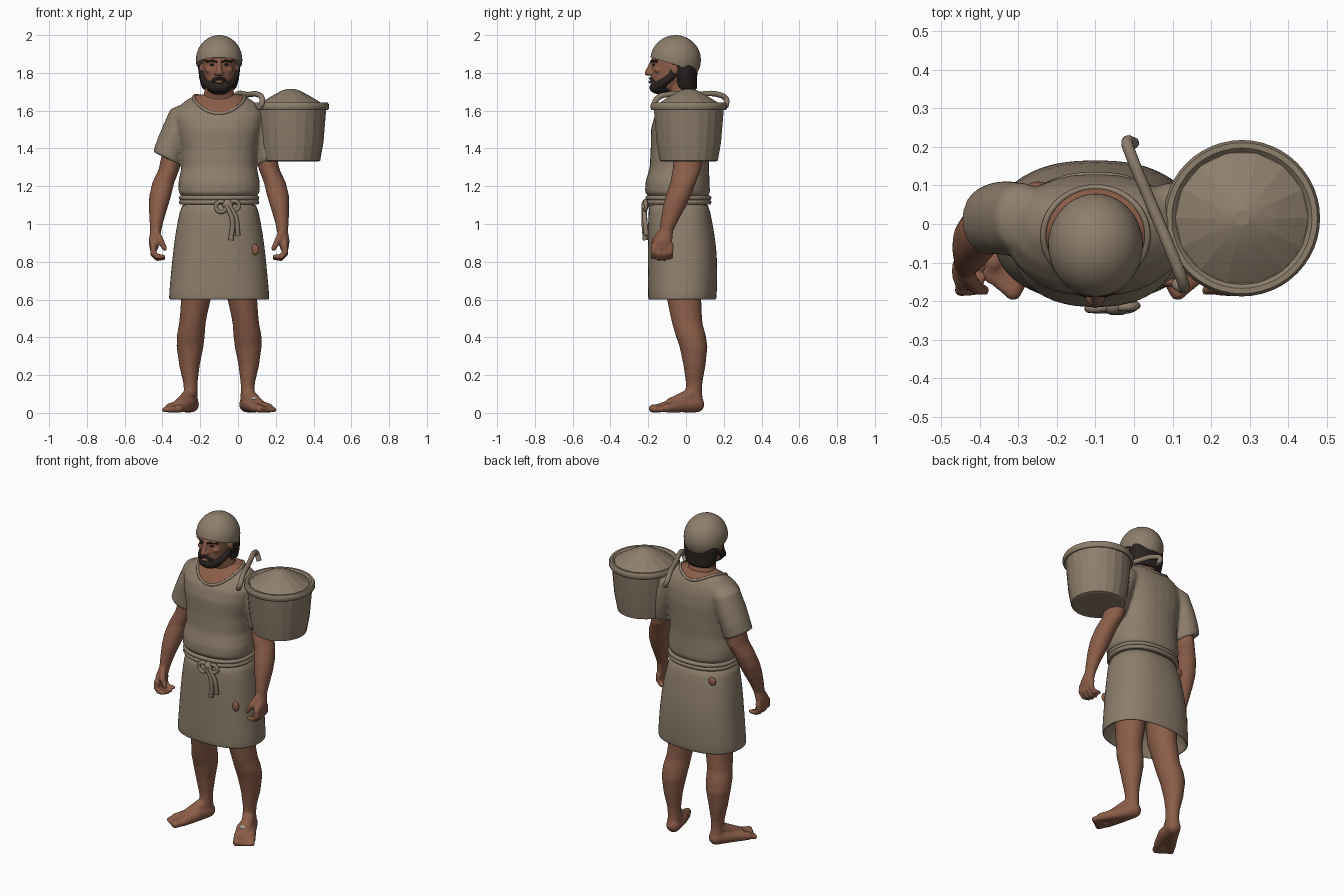
import bpy, bmesh
from math import sin, cos, pi, radians
from mathutils import Vector, Matrix

if "Cube" in bpy.data.objects:
    bpy.data.objects.remove(bpy.data.objects["Cube"])

BODY_X = -0.1  # the figure's own middle line


def material(name, rgb):
    m = bpy.data.materials.new(name)
    m.use_nodes = True
    m.diffuse_color = (*rgb, 1)
    bsdf = m.node_tree.nodes["Principled BSDF"]
    bsdf.inputs["Base Color"].default_value = (*rgb, 1)
    bsdf.inputs["Roughness"].default_value = 0.8
    return m


CLOTH = material("tan cloth", (0.27, 0.21, 0.15))
SKIN = material("brown skin", (0.26, 0.11, 0.066))
HAIR = material("dark hair", (0.022, 0.016, 0.014))
LIPS = material("lips", (0.2, 0.085, 0.06))
PALE = material("pale patch", (0.36, 0.33, 0.29))


def power(v, p):
    return abs(v) ** (2 / p) * (1 if v >= 0 else -1)


def loft(bm, rings, p=2.0, tilt=0.0, n=28):
    """Skin rings of (x, y, z, x radius, y radius) and cap both ends."""
    loops = []
    for cx, cy, z, rx, ry in rings:
        loop = []
        for i in range(n):
            dx, dy = rx * power(cos(2 * pi * i / n), p), ry * power(sin(2 * pi * i / n), p)
            loop.append(bm.verts.new((cx + dx, cy + dy, z + tilt * dx)))
        loops.append(loop)
    for a, b in zip(loops, loops[1:]):
        for i in range(n):
            j = (i + 1) % n
            bm.faces.new((a[i], a[j], b[j], b[i]))
    bm.faces.new(loops[0])
    bm.faces.new(loops[-1])


def ball(bm, centre, radii, detail=3):
    m = Matrix.Translation(centre) @ Matrix.Diagonal((*radii, 1))
    bmesh.ops.create_icosphere(bm, subdivisions=detail, radius=1, matrix=m)


def sweep(bm, points, steps=7):
    """Overlapping balls along points of (x, y, z, radius)."""
    for a, b in zip(points, points[1:]):
        for i in range(steps + 1):
            x, y, z, r = Vector(a).lerp(Vector(b), i / steps)
            ball(bm, (x, y, z), (r, r, r), 2)


def bake(ob):
    bpy.context.view_layer.update()
    dg = bpy.context.evaluated_depsgraph_get()
    me = bpy.data.meshes.new_from_object(ob.evaluated_get(dg))
    name, loc = ob.name, ob.location.copy()
    bpy.data.objects.remove(ob)
    new = bpy.data.objects.new(name, me)
    new.location = loc
    bpy.context.collection.objects.link(new)
    me.shade_smooth()
    return new


def finish(name, bm, mat, x=BODY_X, y=0, voxel=0, mirror=False, subdiv=0, sharp=None, soften=4):
    bmesh.ops.recalc_face_normals(bm, faces=bm.faces)
    me = bpy.data.meshes.new(name)
    bm.to_mesh(me)
    bm.free()
    me.materials.append(mat)
    ob = bpy.data.objects.new(name, me)
    ob.location = (x, y, 0)
    bpy.context.collection.objects.link(ob)
    if mirror:
        ob.modifiers.new("mirror", "MIRROR").use_mirror_merge = False
    if voxel:
        r = ob.modifiers.new("fuse", "REMESH")
        r.mode, r.voxel_size = "VOXEL", voxel
        s = ob.modifiers.new("soften", "SMOOTH")
        s.factor, s.iterations = 0.5, soften
    if subdiv:
        ob.modifiers.new("subdivide", "SUBSURF").levels = subdiv
    ob = bake(ob)
    if sharp is not None:
        ob.data.set_sharp_from_angle(angle=radians(sharp))
    return ob


def cord(name, points, r, mat, closed=False, x=BODY_X):
    cu = bpy.data.curves.new(name, "CURVE")
    cu.dimensions, cu.bevel_depth, cu.bevel_resolution = "3D", r, 3
    cu.use_fill_caps, cu.resolution_u = True, 6
    sp = cu.splines.new("BEZIER")
    sp.bezier_points.add(len(points) - 1)
    for bp, p in zip(sp.bezier_points, points):
        bp.co = p
        bp.handle_left_type = bp.handle_right_type = "AUTO"
    sp.use_cyclic_u = closed
    cu.materials.append(mat)
    ob = bpy.data.objects.new(name, cu)
    ob.location.x = x
    bpy.context.collection.objects.link(ob)
    return bake(ob)


# Tunic top with sleeves
bm = bmesh.new()
torso = [(1.10, -.04, .19, .15), (1.145, -.04, .195, .155), (1.165, -.045, .215, .172),
         (1.22, -.045, .216, .17), (1.30, -.035, .2, .157), (1.40, -.03, .203, .157),
         (1.50, -.028, .225, .158), (1.57, -.022, .235, .145), (1.62, -.01, .215, .118),
         (1.655, 0, .175, .09), (1.685, .005, .12, .06)]
loft(bm, [(0, cy, z, rx, ry) for z, cy, rx, ry in torso], 2.3)
loft(bm, [(.13, .01, 1.615, .05, .07), (.19, .015, 1.575, .068, .092), (.23, .015, 1.48, .07, .097),
          (.255, .015, 1.41, .073, .094), (.275, .01, 1.345, .075, .09)], tilt=.5)
tunic = finish("tunic_top", bm, CLOTH, voxel=.009, mirror=True, soften=8)

# Bare skin inside the neckline, edged by a collar
tunic.data.materials.append(SKIN)
for f in tunic.data.polygons:
    c = f.center
    if c.z > 1.55 and (c.x / .135) ** 2 + ((c.y + .03) / .125) ** 2 < 1:
        f.material_index = 1
bpy.context.view_layer.update()
collar = []
for i in range(32):
    a = 2 * pi * i / 32
    hit, co, _, _ = tunic.ray_cast((.135 * cos(a), .125 * sin(a) - .03, 2), (0, 0, -1))
    if hit:
        collar.append(co)
cord("collar", collar, .008, CLOTH, True)

# Skirt with a hollow hem
bm = bmesh.new()
loft(bm, [(0, -.02, .75, .21, .14), (0, -.02, .61, .25, .168), (0, -.02, .6, .255, .173),
          (0, -.02, .6, .265, .18), (0, -.019, .615, .267, .182), (0, -.017, .8, .25, .186), (0, -.025, .95, .233, .177),
          (0, -.036, 1.07, .208, .163), (0, -.04, 1.13, .195, .155)], 2.4, n=40)
finish("skirt", bm, CLOTH, subdiv=1, sharp=50)

# Rope belt, knot and hanging ends
for k, z in enumerate((1.138, 1.115)):
    ring = [(.2 * power(cos(pi * i / 16), 2.3), -.04 + .162 * power(sin(pi * i / 16), 2.3), z) for i in range(32)]
    cord(f"belt_strand_{k}", ring, .013, CLOTH, True)
bm = bmesh.new()
ball(bm, (.045, -.213, 1.105), (.03, .022, .026))
finish("belt_knot", bm, CLOTH)
cord("belt_loop_right", [(.045, -.215, 1.11), (-.005, -.22, 1.115), (-.015, -.22, 1.08), (.02, -.222, 1.065), (.045, -.22, 1.1)], .011, CLOTH)
cord("belt_loop_left", [(.045, -.215, 1.11), (.09, -.215, 1.12), (.105, -.212, 1.09), (.075, -.218, 1.075), (.045, -.22, 1.1)], .011, CLOTH)
cord("belt_end_inner", [(.04, -.222, 1.1), (.07, -.222, 1.02), (.062, -.215, .915)], .014, CLOTH)
cord("belt_end_outer", [(.055, -.222, 1.1), (.09, -.218, 1.03), (.1, -.21, .94)], .013, CLOTH)

# Arms with curled hands
bm = bmesh.new()
loft(bm, [(.235, .015, 1.45, .045, .06), (.25, .012, 1.36, .055, .075), (.265, .005, 1.29, .055, .075),
          (.295, -.015, 1.22, .058, .068), (.312, -.04, 1.15, .058, .066), (.322, -.062, 1.09, .05, .06),
          (.332, -.09, 1.01, .036, .045), (.336, -.105, .96, .029, .036), (.345, -.122, .91, .028, .05),
          (.345, -.128, .865, .022, .052)])
for i in range(4):
    y = -.17 + .03 * i
    drop = .008 * (i in (1, 2))
    sweep(bm, [(.348, y, .885, .017), (.35, y - .003, .85 - drop, .016), (.328, y - .003, .826 - drop, .015),
               (.295, y, .828 - drop, .013)])
sweep(bm, [(.33, -.135, .95, .02), (.31, -.165, .91, .019), (.288, -.172, .87, .014)])
finish("arms", bm, SKIN, voxel=.007, mirror=True)

# Legs and splayed feet
bm = bmesh.new()
loft(bm, [(.115, -.015, .8, .085, .1), (.12, -.012, .62, .08, .092), (.135, 0, .52, .072, .084),
          (.142, .008, .47, .07, .08), (.15, .025, .41, .074, .08), (.154, .04, .35, .071, .074),
          (.157, .045, .25, .054, .058), (.152, .043, .16, .038, .044), (.15, .042, .11, .036, .043),
          (.15, .045, .05, .038, .046)])
sweep(bm, [(.148, .055, .045, .044), (.165, -.04, .045, .042), (.19, -.13, .028, .027)])
sweep(bm, [(.148, .055, .045, .044), (.2, -.02, .037, .036), (.262, -.1, .026, .026)])
sweep(bm, [(.152, .035, .1, .038), (.205, -.08, .042, .037)])
for i in range(5):
    t = i / 4
    r = .023 - .007 * min(1, 2 * t)
    x, y = .192 + .075 * t, -.135 + .035 * t
    sweep(bm, [(x, y, .026, r), (x + .022, y - .042 + .012 * t, r, r)])
finish("legs", bm, SKIN, voxel=.008, mirror=True)

# Head, neck, nose and ears
bm = bmesh.new()
loft(bm, [(0, -.005, 1.6, .12, .085), (0, -.01, 1.66, .088, .072), (0, -.03, 1.72, .073, .07), (0, -.04, 1.8, .07, .07)])
loft(bm, [(0, -.125, 1.69, .035, .045), (0, -.1, 1.72, .062, .08), (0, -.075, 1.76, .078, .108),
          (0, -.065, 1.81, .086, .12), (0, -.06, 1.86, .09, .122), (0, -.055, 1.93, .085, .11)])
sweep(bm, [(0, -.178, 1.862, .012), (0, -.192, 1.83, .013), (0, -.203, 1.8, .017)])
ball(bm, (.014, -.192, 1.797), (.013, .016, .011), 2)
ball(bm, (.04, -.163, 1.872), (.035, .02, .012), 2)
ball(bm, (.05, -.145, 1.815), (.025, .025, .018), 2)
ball(bm, (.093, -.06, 1.82), (.014, .022, .032), 2)
finish("head", bm, SKIN, voxel=.006, mirror=True, soften=3)

# Hair, beard, moustache and brows
bm = bmesh.new()
loft(bm, [(0, .0, 1.705, .07, .045), (0, .0, 1.72, .092, .06), (0, -.005, 1.77, .106, .064),
          (0, -.01, 1.82, .112, .072), (0, -.02, 1.88, .108, .08)])
finish("hair", bm, HAIR, voxel=.008, soften=3)
bm = bmesh.new()
ball(bm, (0, -.125, 1.722), (.066, .07, .038))
sweep(bm, [(.03, -.165, 1.725, .025), (.066, -.125, 1.745, .024), (.084, -.075, 1.78, .02), (.092, -.06, 1.85, .012)])
sweep(bm, [(.004, -.191, 1.772, .008), (.028, -.182, 1.766, .01), (.042, -.167, 1.742, .01)])
finish("beard", bm, HAIR, voxel=.006, mirror=True, soften=3)
bm = bmesh.new()
sweep(bm, [(.014, -.185, 1.858, .005), (.038, -.181, 1.866, .006), (.066, -.155, 1.86, .005)])
ball(bm, (.036, -.172, 1.843), (.014, .007, .006), 2)
finish("brows_and_eyes", bm, HAIR, mirror=True)
bm = bmesh.new()
ball(bm, (0, -.187, 1.752), (.025, .012, .008))
finish("lips", bm, LIPS)

# Cap, cut lower at the back
bm = bmesh.new()
ball(bm, (0, -.055, 1.868), (.123, .134, .132), 4)
cut = bmesh.ops.bisect_plane(bm, geom=bm.verts[:] + bm.edges[:] + bm.faces[:], plane_co=(0, -.055, 1.842),
                             plane_no=(0, -.3, -1), clear_outer=True)
bmesh.ops.holes_fill(bm, edges=[e for e in bm.edges if e.is_boundary])
finish("cap", bm, CLOTH, sharp=50)

# Bare patches on the skirt and a pale one on the left foot
for name, spot, size, mat in (("front_skirt_patch", (.19, -.152, .865), (.022, .012, .03), SKIN),
                              ("back_skirt_patch", (-.15, .098, 1.045), (.026, .012, .026), SKIN),
                              ("foot_patch", (.19, -.06, .072), (.026, .035, .014), PALE)):
    bm = bmesh.new()
    ball(bm, spot, size)
    finish(name, bm, mat)

# Bucket, rim and heaped contents
BX, BY = .28, .015


def turned(name, profile, n, sharp):
    b = bmesh.new()
    loft(b, [(0, 0, z, r, r) for r, z in profile], n=n)
    return finish(name, b, CLOTH, BX, BY, sharp=sharp)


turned("bucket", [(.14, 1.33), (.155, 1.335), (.172, 1.43), (.188, 1.62), (.17, 1.62), (.165, 1.6)], 22, 14)
turned("bucket_rim", [(.172, 1.61), (.196, 1.603), (.203, 1.613), (.203, 1.63), (.196, 1.642),
                      (.182, 1.642), (.172, 1.632)], 48, 40)
turned("bucket_contents", [(.176, 1.6), (.176, 1.63), (.15, 1.648), (.1, 1.678), (.05, 1.705), (.02, 1.715)], 14, 12)

# Bar handle hooked at both ends
cord("bucket_handle", [(.0, .21, 1.62), (-.018, .213, 1.66), (-.008, .18, 1.683), (.05, .04, 1.685), (.108, -.1, 1.685),
                       (.125, -.145, 1.67), (.128, -.165, 1.64), (.11, -.155, 1.612)], .015, CLOTH, x=0)
